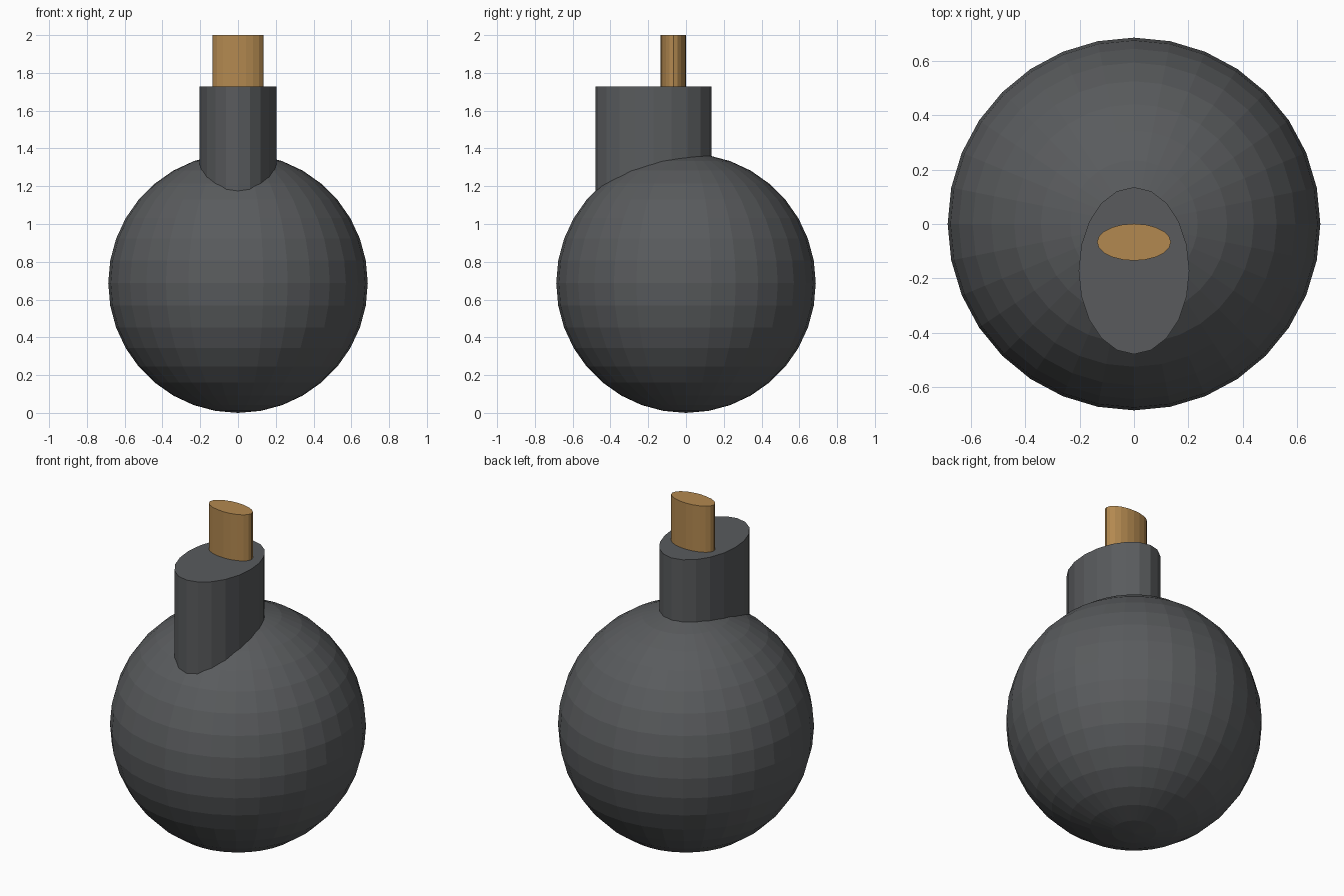
import bpy

if "Cube" in bpy.data.objects:
    bpy.data.objects.remove(bpy.data.objects["Cube"])


def material(name, color):
    mat = bpy.data.materials.new(name)
    mat.diffuse_color = (*color, 1)
    mat.use_nodes = True
    mat.node_tree.nodes["Principled BSDF"].inputs["Base Color"].default_value = mat.diffuse_color
    return mat


def finish(name, mat):
    ob = bpy.context.object
    ob.name = name
    ob.data.materials.append(mat)
    return ob


def oval_post(name, center_y, half_x, half_y, bottom, top, mat):
    """Upright elliptical cylinder with 20 sides."""
    bpy.ops.mesh.primitive_cylinder_add(
        vertices=20, radius=1, depth=1, location=(0, center_y, (bottom + top) / 2))
    ob = finish(name, mat)
    ob.scale = (half_x, half_y, top - bottom)
    bpy.ops.object.transform_apply(location=False, rotation=False, scale=True)


dark = material("dark_grey", (0.10, 0.105, 0.11))
tan = material("tan", (0.45, 0.25, 0.08))

# Round body
R = 0.687
bpy.ops.mesh.primitive_uv_sphere_add(segments=32, ring_count=18, radius=R, location=(0, 0, R))
finish("body", dark)

# Oval neck sunk into the body, and the smaller peg in its top
oval_post("neck", -0.172, 0.204, 0.308, 1.10, 1.727, dark)
oval_post("fuse_peg", -0.067, 0.136, 0.068, 1.60, 2.00, tan)
